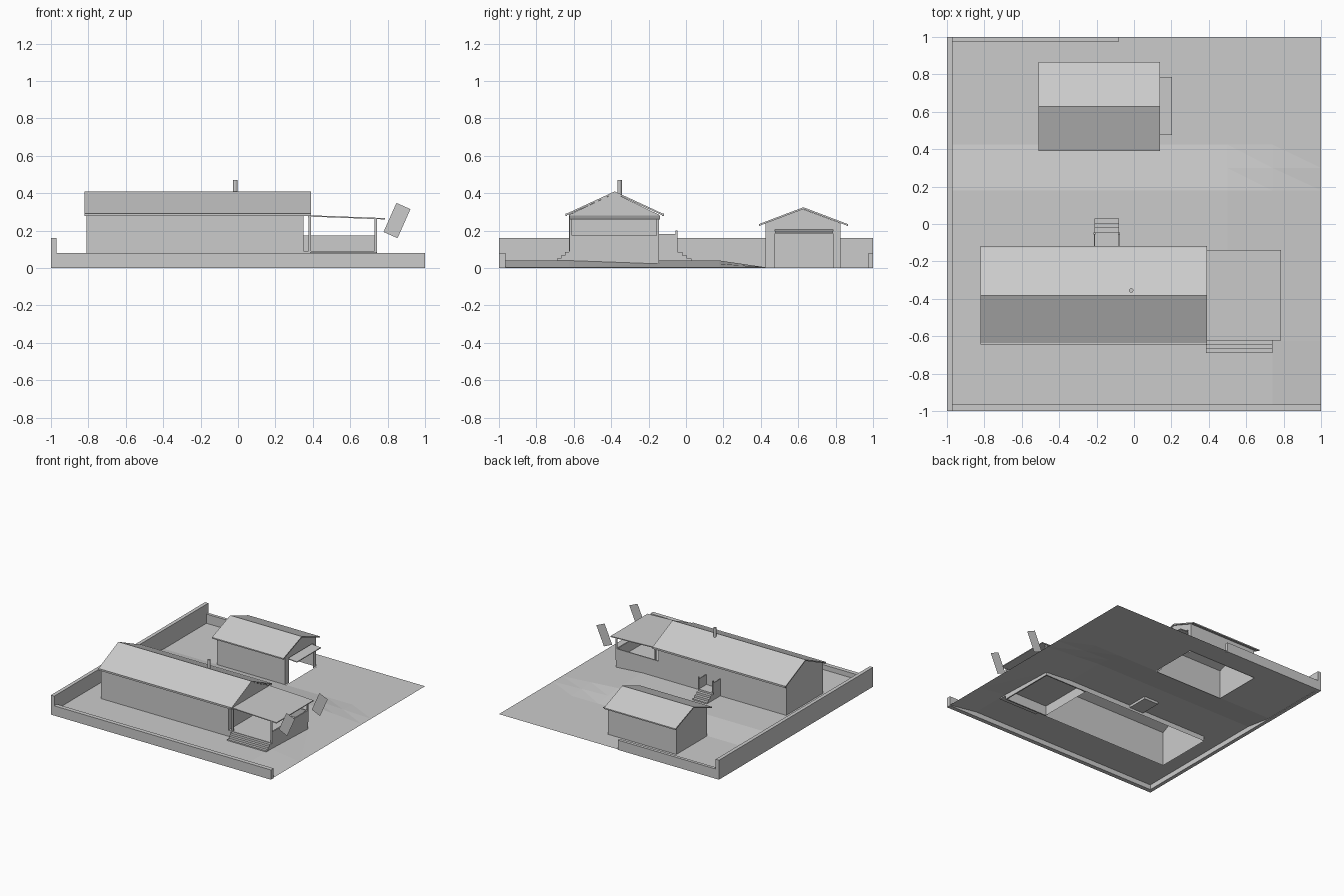
import bpy, bmesh, math
from mathutils import Matrix, Vector

if "Cube" in bpy.data.objects:
    bpy.data.objects.remove(bpy.data.objects["Cube"], do_unlink=True)

GREY = (0.6, 0.6, 0.6, 1)
mat = bpy.data.materials.new("plain_grey")
mat.use_nodes = True
mat.diffuse_color = GREY
mat.node_tree.nodes["Principled BSDF"].inputs["Base Color"].default_value = GREY


def finish(name, bm, recalc=True):
    if recalc:
        bmesh.ops.recalc_face_normals(bm, faces=bm.faces)
    me = bpy.data.meshes.new(name)
    bm.to_mesh(me)
    bm.free()
    me.materials.append(mat)
    ob = bpy.data.objects.new(name, me)
    bpy.context.scene.collection.objects.link(ob)
    return ob


def box(name, x, y, z):
    bm = bmesh.new()
    bmesh.ops.create_cube(bm, size=1)
    for v in bm.verts:
        v.co = [a + (b - a) * (c + 0.5) for (a, b), c in zip((x, y, z), v.co)]
    return finish(name, bm)


def extrude_x(name, x0, x1, profile):
    """Solid made by running a y-z profile along x."""
    bm = bmesh.new()
    face = bm.faces.new([bm.verts.new((x0, y, z)) for y, z in profile])
    new = bmesh.ops.extrude_face_region(bm, geom=[face])["geom"]
    bmesh.ops.translate(bm, vec=(x1 - x0, 0, 0),
                        verts=[g for g in new if isinstance(g, bmesh.types.BMVert)])
    return finish(name, bm)


def gable_roof(name, x0, x1, y0, y1, eave, ridge, t=0.01):
    mid = (y0 + y1) / 2
    extrude_x(name, x0, x1, [(y0, eave), (mid, ridge), (y1, eave),
                             (y1, eave - t), (mid, ridge - t), (y0, eave - t)])


def gable_walls(name, x0, x1, y0, y1, eave, ridge, door=None):
    """Open-bottomed shell; door is (y0, y1, top) cut in the +x end."""
    mid = (y0 + y1) / 2
    outline = [(y0, 0), (y0, eave), (mid, ridge), (y1, eave), (y1, 0)]
    bm = bmesh.new()
    a = [bm.verts.new((x0, y, z)) for y, z in outline]
    b = [bm.verts.new((x1, y, z)) for y, z in outline]
    bm.faces.new(a)
    for i in (0, 3):
        bm.faces.new((a[i], b[i], b[i + 1], a[i + 1]))
    cut = []
    if door:
        d0, d1, h = door
        cut = [bm.verts.new((x1, y, z)) for y, z in ((d1, 0), (d1, h), (d0, h), (d0, 0))]
    bm.faces.new((b + cut)[::-1])
    finish(name, bm)


def plate(name, corners):
    bm = bmesh.new()
    bm.faces.new([bm.verts.new(c) for c in corners])
    finish(name, bm, False)


# Terrain: a low terrace falling away to the back and left, open under buildings
def ramp(v, high, low):
    return max(0, min(1, (low - v) / (low - high)))


def height(x, y):
    start = 0.74 if y < -0.5 else 0.5
    return 0.004 + 0.036 * ramp(y, 0.18, 0.425) * ramp(x, start, 1)


xs = [-0.97, -0.81, -0.49, -0.2, 0.14, 0.35, 0.5, 0.74, 1]
ys = [-0.965, -0.625, -0.145, 0.02, 0.18, 0.3, 0.425, 0.825, 1]
holes = [(-0.81, 0.74, -0.625, -0.145), (-0.49, 0.14, 0.425, 0.825)]
bm = bmesh.new()
grid = [[bm.verts.new((x, y, height(x, y))) for y in ys] for x in xs]
for i in range(len(xs) - 1):
    for j in range(len(ys) - 1):
        cx, cy = (xs[i] + xs[i + 1]) / 2, (ys[j] + ys[j + 1]) / 2
        if not any(a < cx < b and c < cy < d for a, b, c, d in holes):
            bm.faces.new((grid[i][j], grid[i + 1][j], grid[i + 1][j + 1], grid[i][j + 1]))
bmesh.ops.triangulate(bm, faces=bm.faces)
finish("ground", bm, False)

# Boundary walls
box("right_boundary_wall", (-1, -0.97), (-1, 1), (0, 0.16))
box("front_boundary_wall", (-0.97, 1), (-1, -0.965), (0, 0.08))
box("back_boundary_wall", (-0.97, -0.08), (0.975, 1), (0, 0.08))

# Main house
gable_walls("house_walls", -0.81, 0.35, -0.625, -0.145, 0.285, 0.4)
gable_roof("house_roof", -0.82, 0.39, -0.64, -0.122, 0.29, 0.41)
for name, y in (("front_gutter", -0.645), ("back_gutter", -0.127)):
    box(name, (-0.82, 0.39), (y, y + 0.01), (0.278, 0.292))
extrude_x("porch_gable", 0.375, 0.385,
          [(-0.625, 0.27), (-0.625, 0.285), (-0.381, 0.4), (-0.145, 0.285), (-0.145, 0.27)])
bm = bmesh.new()
bmesh.ops.create_cone(bm, cap_ends=True, segments=12, radius1=0.012, radius2=0.012,
                      depth=0.09, matrix=Matrix.Translation((-0.015, -0.355, 0.425)))
finish("chimney", bm)

# Side porch with parapet, posts and lean-to roof
box("porch_floor", (0.35, 0.74), (-0.625, -0.145), (0.08, 0.09))
box("porch_front_skirt", (0.35, 0.74), (-0.625, -0.615), (0, 0.09))
box("porch_side_parapet", (0.73, 0.74), (-0.615, -0.145), (0, 0.175))
box("porch_back_parapet", (0.35, 0.73), (-0.155, -0.145), (0, 0.175))
for x, top in ((0.377, 0.28), (0.731, 0.265)):
    for y in (-0.622, -0.157):
        box("porch_post", (x, x + 0.012), (y, y + 0.012), (0.08, top))
roof = box("porch_roof", (0.385, 0.785), (-0.622, -0.14), (0, 0.007))
for v in roof.data.vertices:
    v.co.z += 0.275 if v.co.x < 0.5 else 0.26

# Tilted panels beside the porch
for y in (-0.58, -0.153):
    plate("tilted_panel", [Vector((0.85, y, 0.254)) +
                           Matrix.Rotation(math.radians(24), 3, 'Y') @ Vector((u, 0, w))
                           for u, w in ((-0.041, -0.085), (0.041, -0.085),
                                        (0.041, 0.085), (-0.041, 0.085))])

# Porch steps and back door steps
for i in range(3):
    z = 0.086 - i * 0.018
    y = -0.625 - i * 0.022
    box("porch_step", (0.385, 0.74), (y - 0.022, y), (0.03, z))
    y = -0.045 + i * 0.025
    box("back_step", (-0.21, -0.08), (y, y + 0.025), (0.02, z))
box("back_landing", (-0.21, -0.08), (-0.145, -0.045), (0.02, 0.1))
for x in (-0.214, -0.084):
    box("landing_side_panel", (x, x + 0.006), (-0.145, -0.05), (0.1, 0.182))
    box("landing_post", (x - 0.002, x + 0.008), (-0.055, -0.045), (0.09, 0.2))

# Garage with raised door
gable_walls("garage_walls", -0.49, 0.13, 0.425, 0.825, 0.24, 0.315, (0.475, 0.785, 0.205))
gable_roof("garage_roof", -0.51, 0.14, 0.39, 0.865, 0.235, 0.325)
door = box("garage_door", (-0.08, 0.203), (0.475, 0.785), (0.195, 0.202))
for v in door.data.vertices:
    v.co.z += 0.01 if v.co.x < 0 else -0.01
